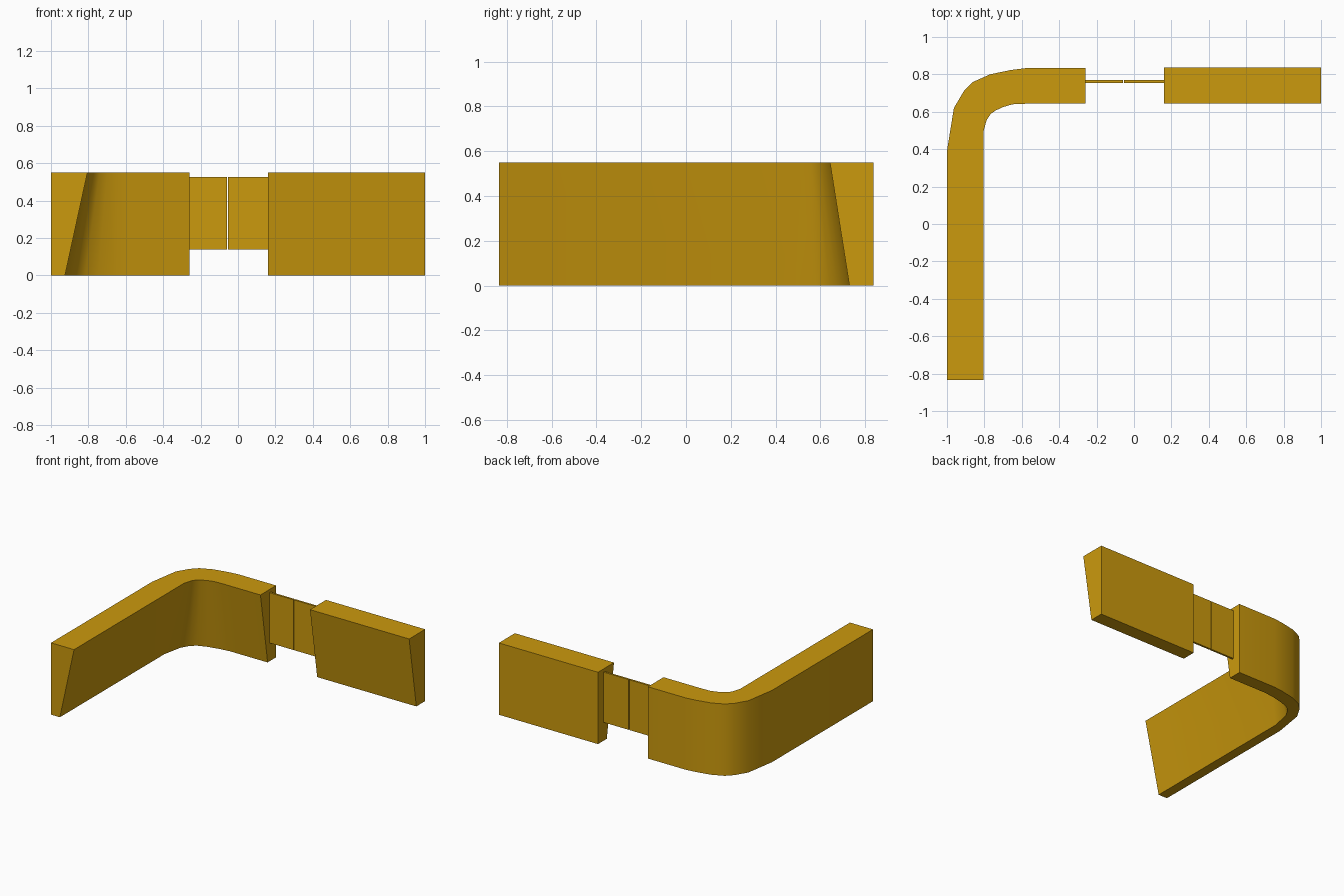
import bpy
import bmesh
import math

if "Cube" in bpy.data.objects:
    bpy.data.objects.remove(bpy.data.objects["Cube"], do_unlink=True)

HEIGHT = 0.55

gold = bpy.data.materials.new("golden_yellow")
gold.use_nodes = True
colour = (0.60, 0.32, 0.004, 1)
gold.diffuse_color = colour
gold.node_tree.nodes["Principled BSDF"].inputs["Base Color"].default_value = colour


def finish(bm, name):
    bmesh.ops.recalc_face_normals(bm, faces=bm.faces)
    mesh = bpy.data.meshes.new(name)
    bm.to_mesh(mesh)
    bm.free()
    mesh.materials.append(gold)
    obj = bpy.data.objects.new(name, mesh)
    bpy.context.collection.objects.link(obj)
    return obj


def tapered_wall(name, outer, inner_top, inner_bottom):
    """Loft four-sided sections: upright outer face, sloping inner face."""
    bm = bmesh.new()
    rings = []
    for o, t, b in zip(outer, inner_top, inner_bottom):
        corners = [(*o, 0), (*o, HEIGHT), (*t, HEIGHT), (*b, 0)]
        rings.append([bm.verts.new(c) for c in corners])
    for r, s in zip(rings, rings[1:]):
        for i in range(4):
            j = (i + 1) % 4
            bm.faces.new((r[i], r[j], s[j], s[i]))
    bm.faces.new(rings[0])
    bm.faces.new(rings[-1])
    return finish(bm, name)


def box(name, x0, x1, y0, y1, z0, z1):
    bm = bmesh.new()
    bmesh.ops.create_cube(bm, size=1)
    for v in bm.verts:
        v.co = (x1 if v.co.x > 0 else x0,
                y1 if v.co.y > 0 else y0,
                z1 if v.co.z > 0 else z0)
    return finish(bm, name)


# Curved corner wall: side run, rounded bend, back run
curved = tapered_wall(
    "curved_wall",
    [(-1, -0.835), (-1, 0.39), (-0.963, 0.62), (-0.91, 0.71),
     (-0.86, 0.76), (-0.77, 0.80), (-0.66, 0.823), (-0.58, 0.833), (-0.26, 0.833)],
    [(-0.805, -0.835), (-0.805, 0.495), (-0.788, 0.555), (-0.767, 0.588),
     (-0.74, 0.607), (-0.70, 0.625), (-0.65, 0.64), (-0.58, 0.643), (-0.26, 0.643)],
    [(-0.925, -0.835), (-0.925, 0.43), (-0.895, 0.58), (-0.86, 0.64),
     (-0.82, 0.675), (-0.75, 0.70), (-0.66, 0.72), (-0.58, 0.73), (-0.26, 0.73)])

# Straight wall on the other side of the opening
tapered_wall("straight_wall",
             [(0.16, 0.837), (1, 0.837)],
             [(0.16, 0.643), (1, 0.643)],
             [(0.16, 0.73), (1, 0.73)])

# Pair of thin gate leaves meeting at a narrow gap
box("gate_leaf_right", -0.262, -0.058, 0.754, 0.769, 0.14, 0.525)
box("gate_leaf_left", -0.053, 0.162, 0.754, 0.769, 0.14, 0.525)

# Smooth only the bend
bpy.ops.object.select_all(action='DESELECT')
curved.select_set(True)
bpy.context.view_layer.objects.active = curved
bpy.ops.object.shade_smooth_by_angle(angle=math.radians(30))
